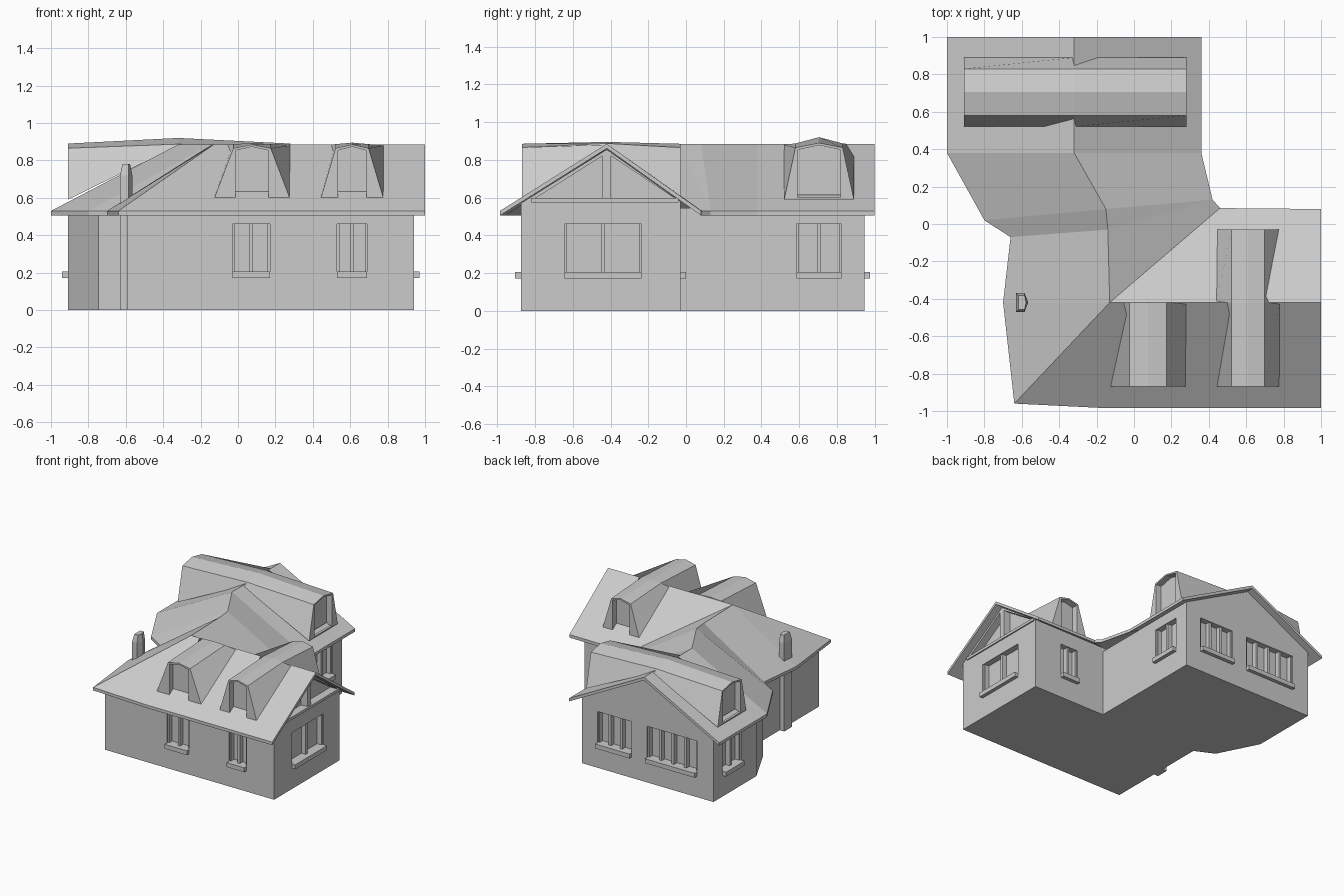
import bpy, bmesh
from mathutils import Vector

cube = bpy.data.objects.get("Cube")
if cube:
    bpy.data.objects.remove(cube)

grey = bpy.data.materials.new("plain_grey")
grey.use_nodes = True
grey.diffuse_color = (0.6, 0.6, 0.6, 1)
grey.node_tree.nodes["Principled BSDF"].inputs["Base Color"].default_value = (0.6, 0.6, 0.6, 1)


def finish(name, bm):
    bmesh.ops.recalc_face_normals(bm, faces=bm.faces[:])
    mesh = bpy.data.meshes.new(name)
    bm.to_mesh(mesh)
    bm.free()
    mesh.materials.append(grey)
    obj = bpy.data.objects.new(name, mesh)
    bpy.context.collection.objects.link(obj)
    return obj


def place(axis, p, t):
    return {"x": (t, p[0], p[1]), "y": (p[0], t, p[1]), "z": (p[0], p[1], t)}[axis]


def loft(name, axis, sections):
    """Closed solid through equal-length outlines, each given as (position, points)."""
    bm = bmesh.new()
    rings = [[bm.verts.new(place(axis, p, t)) for p in pts] for t, pts in sections]
    for a, b in zip(rings, rings[1:]):
        for i in range(len(a)):
            j = (i + 1) % len(a)
            bm.faces.new((a[i], a[j], b[j], b[i]))
    bm.faces.new(rings[0])
    bm.faces.new(rings[-1])
    return finish(name, bm)


def prism(name, axis, pts, start, end):
    return loft(name, axis, [(start, pts), (end, pts)])


def rect(c, half, low, high):
    return [(c - half, low), (c + half, low), (c + half, high), (c - half, high)]


def cut(target, cutter):
    mod = target.modifiers.new("opening", "BOOLEAN")
    mod.operation = "DIFFERENCE"
    mod.solver = "EXACT"
    mod.object = cutter
    cutter.hide_render = True
    cutter.hide_viewport = True
    cutter.display_type = "WIRE"


# Walls with the two gables
WALL_TOP = 0.545
footprint = [(-0.59, -0.875), (0.94, -0.875), (0.94, -0.03), (0.28, -0.03), (0.28, 0.945),
             (-0.91, 0.945), (-0.91, 0.39), (-0.745, 0.065), (-0.59, -0.01)]
walls = prism("walls", "z", footprint, 0, WALL_TOP)
side_gable = prism("side_gable", "x", [(-0.875, WALL_TOP), (-0.03, WALL_TOP), (-0.03, 0.58),
                                       (-0.42, 0.855), (-0.875, 0.57)], 0.2, 0.94)
prism("back_gable", "y", [(-0.91, WALL_TOP), (0.28, WALL_TOP), (-0.32, 0.857)], 0.3, 0.945)

# Recessed triangle and post in the side gable
cut(side_gable, prism("gable_cutter", "x", [(-0.80, 0.595), (-0.06, 0.595), (-0.42, 0.835)], 0.88, 1))
prism("gable_post", "x", rect(-0.42, 0.022, 0.59, 0.845), 0.87, 0.94)
prism("gable_beam", "x", rect(-0.43, 0.39, 0.575, 0.597), 0.9, 0.95)

# Roof
E, R = 0.53, 0.885
ridge = [(1, -0.42), (-0.13, -0.42), (-0.14, -0.03), (-0.15, 0.08), (-0.32, 0.38), (-0.32, 1)]
eave = [(1, -0.985), (-0.14, -0.985), (-0.64, -0.96), (-0.70, -0.42), (-0.66, -0.07),
        (-0.80, 0.02), (-1, 0.38), (-1, 1), (0.36, 1), (0.36, 0.38), (0.42, 0.13),
        (0.46, 0.085), (1, 0.08)]
bm = bmesh.new()
r = [bm.verts.new((x, y, R)) for x, y in ridge]
e = [bm.verts.new((x, y, E)) for x, y in eave]
panels = [(e[0], r[0], r[1], e[1]), (e[1], r[1], e[2]), (e[2], r[1], e[3]),
          (e[3], r[1], r[2], e[4]), (e[4], r[2], r[3], e[5]), (e[5], r[3], r[4], e[6]),
          (e[6], r[4], r[5], e[7]), (e[8], r[5], r[4], e[9]), (e[9], r[4], r[3], e[10]),
          (e[10], r[3], r[2]), (e[10], r[2], r[1], e[11]), (e[11], r[1], r[0], e[12])]
tops = [bm.faces.new(p) for p in panels]
under = bmesh.ops.extrude_face_region(bm, geom=tops, use_keep_orig=True)
for g in under["geom"]:
    if isinstance(g, bmesh.types.BMVert):
        g.co.z -= 0.025
finish("roof", bm)


# Dormers with sloping cheeks that lie on the roof
def dormer(name, axis, c, half, shoulder, ends, mid, rise, end_rise):
    def section(base, eave_z, top):
        return [(c - half, base), (c - shoulder, eave_z), (c, top),
                (c + shoulder, eave_z), (c + half, base)]
    crest = (mid, section(0.88, 0.887, rise))
    parts = [(t, section(0.59, 0.865, end_rise)) for t in ends]
    body = loft(name, axis, [parts[0], crest] + parts[1:])
    s = shoulder - 0.012
    arch = [(c - s, 0.6), (c - s, 0.853), (c, end_rise - 0.012), (c + s, 0.853), (c + s, 0.6)]
    for i, t in enumerate(ends):
        inward = 0.05 if t < mid else -0.05
        cut(body, prism(f"{name}_cutter_{i}", axis, arch, t - inward, t + inward))


dormer("front_dormer_center", "y", 0.075, 0.205, 0.1, [-0.87], -0.42, 0.892, 0.885)
dormer("front_dormer_left", "y", 0.61, 0.17, 0.088, [-0.87, -0.03], -0.42, 0.895, 0.885)
dormer("back_dormer", "x", 0.705, 0.185, 0.125, [-0.91, 0.28], -0.32, 0.92, 0.89)


# Ground floor windows: recess, frame posts and sill
def window(name, axis, wall, out, c, width, panes):
    h = width / 2
    back = wall - out * 0.05
    cut(walls, prism(name + "_cutter", axis, rect(c, h, 0.205, 0.46), back, wall + out * 0.05))
    for i in range(panes + 1):
        thick = 0.006 if i in (0, panes) else 0.011
        x = c - h + thick * (i == 0) - thick * (i == panes) + width * i / panes
        prism(f"{name}_post_{i}", axis, rect(x, thick, 0.205, 0.46), back, wall - out * 0.012)
    prism(name + "_sill", axis, rect(c, h, 0.17, 0.206), back, wall + out * 0.03)


window("front_window_center", "y", -0.875, -1, 0.07, 0.2, 2)
window("front_window_left", "y", -0.875, -1, 0.61, 0.16, 2)
window("side_window", "x", 0.94, 1, -0.44, 0.41, 2)
window("inner_window", "y", -0.03, 1, 0.61, 0.16, 2)
window("left_window", "x", 0.28, 1, 0.705, 0.24, 2)
window("right_window", "x", -0.91, -1, 0.705, 0.24, 2)
window("back_window_small", "y", 0.945, 1, -0.015, 0.31, 3)
window("back_window_wide", "y", 0.945, 1, -0.535, 0.45, 4)


# Chimney running up the right wall
def flue(grow):
    return [(-0.63 + grow, -0.47 + grow), (-0.585, -0.47 + grow), (-0.565 - grow, -0.42),
            (-0.585, -0.37 - grow), (-0.63 + grow, -0.37 - grow)]


loft("chimney", "z", [(0, flue(0)), (0.72, flue(0)), (0.78, flue(0.012))])
